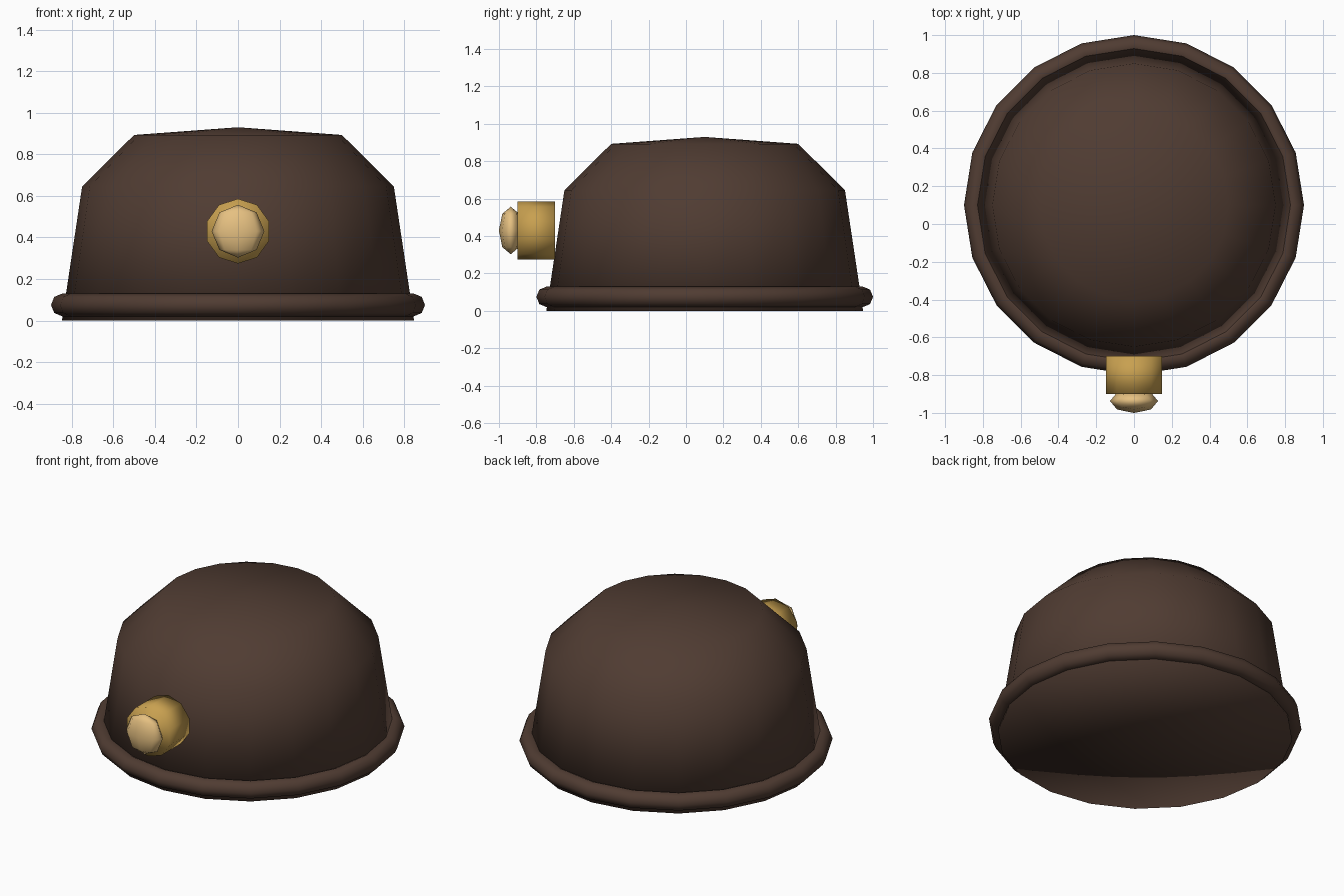
import bpy
import bmesh
from math import tau, pi

cube = bpy.data.objects.get("Cube")
if cube:
    bpy.data.objects.remove(cube, do_unlink=True)


def make_material(name, color):
    mat = bpy.data.materials.new(name)
    mat.use_nodes = True
    mat.diffuse_color = (*color, 1)
    mat.node_tree.nodes["Principled BSDF"].inputs["Base Color"].default_value = (*color, 1)
    return mat


def finish(obj, name, mat):
    """Name a part, colour it and shade it smooth throughout."""
    obj.name = obj.data.name = name
    obj.data.materials.append(mat)
    for face in obj.data.polygons:
        face.use_smooth = True
    return obj


def lathe(name, profile, sides, center, mat):
    """Spin a (radius, height) profile about the vertical axis."""
    bm = bmesh.new()
    verts = [bm.verts.new((r, 0, z)) for r, z in profile]
    edges = [bm.edges.new(pair) for pair in zip(verts, verts[1:])]
    bmesh.ops.spin(bm, geom=verts + edges, cent=(0, 0, 0), axis=(0, 0, 1),
                   angle=tau, steps=sides)
    bmesh.ops.remove_doubles(bm, verts=bm.verts, dist=0.0005)
    bmesh.ops.recalc_face_normals(bm, faces=bm.faces)
    mesh = bpy.data.meshes.new(name)
    bm.to_mesh(mesh)
    bm.free()
    obj = bpy.data.objects.new(name, mesh)
    obj.location = center
    bpy.context.collection.objects.link(obj)
    return finish(obj, name, mat)


brown = make_material("dark brown leather", (0.080, 0.045, 0.032))
brass = make_material("brass", (0.578, 0.352, 0.080))
glow = make_material("pale lamp glass", (0.79, 0.53, 0.22))

# Helmet shell, closed underneath
shell = [(0, 0), (0.847, 0), (0.75, 0.645), (0.5, 0.893), (0, 0.93)]
lathe("helmet_shell", shell, 20, (0, 0.1, 0), brown)

# Rolled rim around the base
bpy.ops.mesh.primitive_torus_add(major_radius=0.845, minor_radius=0.055,
                                 major_segments=20, minor_segments=8,
                                 location=(0, 0.1, 0.075))
finish(bpy.context.object, "helmet_rim", brown)

# Lamp housing on the front
bpy.ops.mesh.primitive_cylinder_add(vertices=10, radius=0.156, depth=0.2,
                                    location=(0, -0.8, 0.43),
                                    rotation=(pi / 2, 0, 0))
finish(bpy.context.object, "lamp_housing", brass)

# Flattened lamp lens
bpy.ops.mesh.primitive_uv_sphere_add(segments=8, ring_count=4, radius=0.127,
                                     location=(0, -0.937, 0.43))
lens = finish(bpy.context.object, "lamp_lens", glow)
lens.scale.y = 0.5
